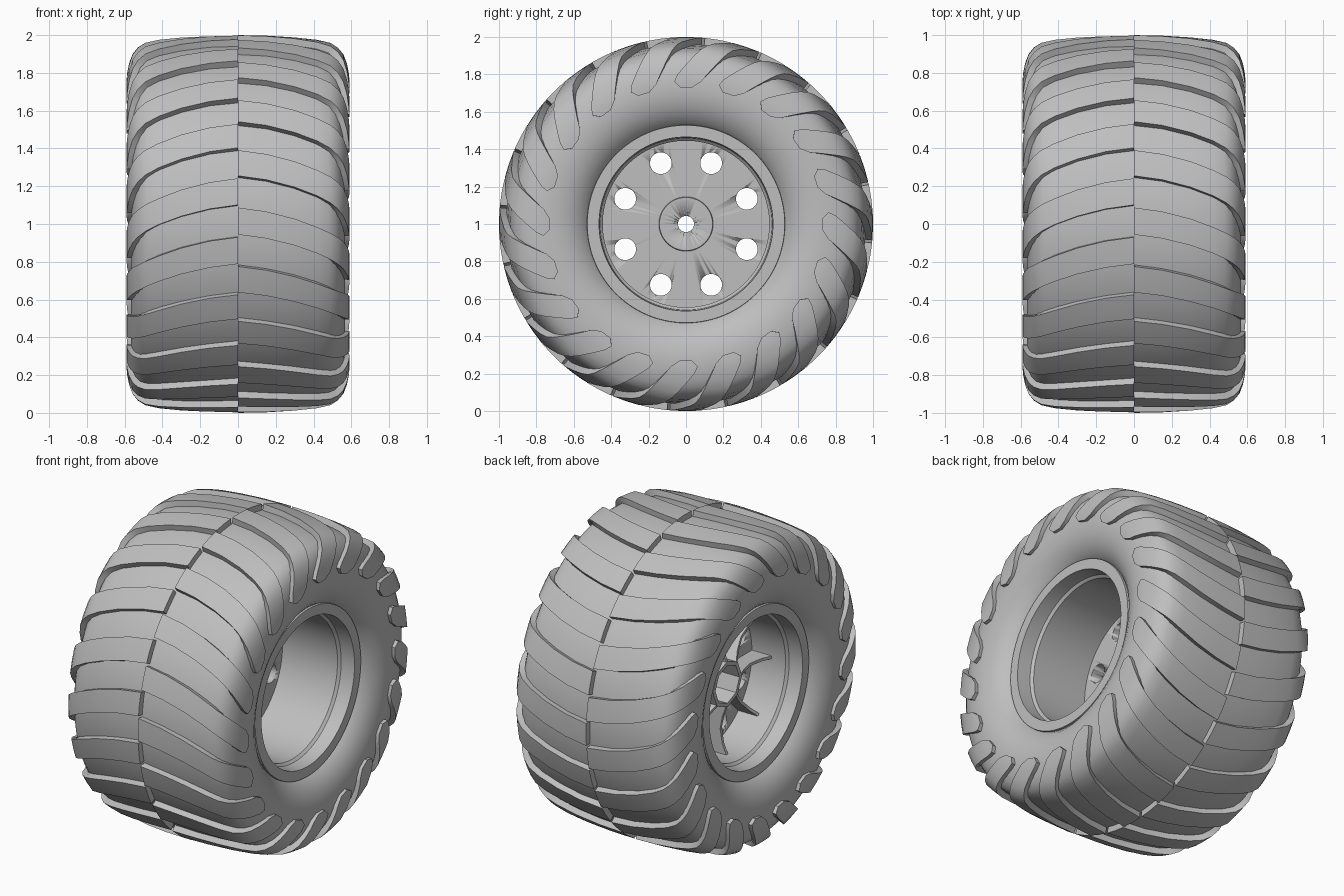
import bpy, bmesh
from math import sin, cos, pi, radians, hypot

cube = bpy.data.objects.get("Cube")
if cube:
    bpy.data.objects.remove(cube, do_unlink=True)

GREY = (0.52, 0.52, 0.52, 1)
mat = bpy.data.materials.new("plain grey")
mat.use_nodes = True
mat.diffuse_color = GREY
mat.node_tree.nodes["Principled BSDF"].inputs["Base Color"].default_value = GREY


def place(x, r, a):
    """Point at axle position x, radius r and angle a (degrees up from the front)."""
    return (x, -r * cos(radians(a)), 1 + r * sin(radians(a)))


def finish(name, bm, angle=30):
    bmesh.ops.recalc_face_normals(bm, faces=bm.faces)
    mesh = bpy.data.meshes.new(name)
    bm.to_mesh(mesh)
    bm.free()
    ob = bpy.data.objects.new(name, mesh)
    bpy.context.collection.objects.link(ob)
    mesh.materials.append(mat)
    bpy.ops.object.select_all(action='DESELECT')
    ob.select_set(True)
    bpy.context.view_layer.objects.active = ob
    bpy.ops.object.shade_smooth_by_angle(angle=radians(angle))
    return ob


def ring(bm, profile, steps):
    """Spin a closed (x, radius) profile about the axle."""
    rows = [[bm.verts.new(place(x, r, 360 * i / steps)) for x, r in profile]
            for i in range(steps)]
    n = len(profile)
    for i in range(steps):
        a, b = rows[i], rows[(i + 1) % steps]
        for j in range(n):
            k = (j + 1) % n
            bm.faces.new((a[j], a[k], b[k], b[j]))


def lathe(name, profile, steps=128, angle=30):
    bm = bmesh.new()
    ring(bm, profile, steps)
    return finish(name, bm, angle)


def mirrored(half):
    return half + [(-x, r) for x, r in reversed(half)]


# Tyre body: crown, shoulder and sidewall down to the rim
lathe("tyre", mirrored([
    (0.42, 0.50), (0.465, 0.52), (0.495, 0.545), (0.525, 0.58), (0.548, 0.625),
    (0.562, 0.675), (0.567, 0.73), (0.562, 0.79), (0.553, 0.83), (0.538, 0.868),
    (0.515, 0.90), (0.48, 0.923), (0.42, 0.938), (0.3, 0.952), (0.15, 0.962)]), angle=45)

# Tread lugs: x, radius, sweep angle and half width along the centre line
LUG = [(0, 1.0, 0, 4.1), (0.15, 0.997, -1.2, 4.1), (0.3, 0.988, -3.4, 4.1),
       (0.42, 0.975, -6, 4.1), (0.49, 0.96, -8, 4.2), (0.53, 0.935, -9.7, 4.4),
       (0.558, 0.9, -11.5, 4.7), (0.577, 0.85, -14, 5.1), (0.587, 0.8, -16.7, 5.5),
       (0.59, 0.765, -18.2, 5.4), (0.588, 0.73, -18.9, 2.4)]
DEPTH = 0.055
COUNT = 20


def lug(bm, side, start):
    sections = []
    for i, (x, r, sweep, half) in enumerate(LUG):
        p, q = LUG[max(i - 1, 0)], LUG[min(i + 1, len(LUG) - 1)]
        dx, dr = q[0] - p[0], q[1] - p[1]
        size = hypot(dx, dr)
        bx, br = x + DEPTH * dr / size, r - DEPTH * dx / size
        if i == 0:
            bx = 0
        a = start + sweep
        points = [(bx, br, a - half), (x, r, a - half), (x, r, a),
                  (x, r, a + half), (bx, br, a + half)]
        sections.append([bm.verts.new(place(side * u, v, w)) for u, v, w in points])
    for a, b in zip(sections, sections[1:]):
        for j in range(5):
            k = (j + 1) % 5
            bm.faces.new((a[j], a[k], b[k], b[j]))
    bm.faces.new(sections[0])
    bm.faces.new(sections[-1])


for name, side, start in (("left_tread_lugs", 1, 18.9), ("right_tread_lugs", -1, 9.9)):
    bm = bmesh.new()
    for n in range(COUNT):
        lug(bm, side, start + n * 360 / COUNT)
    finish(name, bm, 40)

# Rim barrel with flat lips and a small inner step
lathe("rim_barrel", mirrored([
    (0.47, 0.53), (0.49, 0.528), (0.49, 0.465), (0.40, 0.46), (0.385, 0.445)]))

# Wheel disc, drilled for the axle and eight round holes
FRONT, BACK, TOP = 0.0, -0.15, -0.29
disc = lathe("wheel_disc", [(FRONT, 0.455), (FRONT, 0.145), (FRONT + 0.015, 0.142),
                            (FRONT + 0.015, 0.02), (BACK, 0.02), (BACK, 0.455)], 96)


def drill(bm, y, z, radius, steps=32):
    ends = [[bm.verts.new((x, y + radius * cos(2 * pi * i / steps),
                           1 + z + radius * sin(2 * pi * i / steps)))
             for i in range(steps)] for x in (-0.3, 0.3)]
    for i in range(steps):
        j = (i + 1) % steps
        bm.faces.new((ends[0][i], ends[0][j], ends[1][j], ends[1][i]))
    for end in ends:
        bm.faces.new(end)


bm = bmesh.new()
drill(bm, 0, 0, 0.043)
for n in range(8):
    a = radians(22.5 + 45 * n)
    drill(bm, 0.352 * cos(a), 0.352 * sin(a), 0.058)
cutter = finish("hole_cutter", bm)
cutter.hide_render = True
cut = disc.modifiers.new("holes", 'BOOLEAN')
cut.operation = 'DIFFERENCE'
cut.solver = 'EXACT'
cut.object = cutter
bpy.context.view_layer.objects.active = disc
bpy.ops.object.modifier_apply(modifier=cut.name)
bpy.data.objects.remove(cutter, do_unlink=True)

# Eight-sided hub collar on the inner face
lathe("hub_collar", [(BACK + 0.01, 0.145), (TOP, 0.145), (TOP, 0.12), (BACK + 0.01, 0.12)], 8)

# Radial stiffening fins between the holes
bm = bmesh.new()
OUTLINE = [(BACK + 0.01, 0.13), (TOP, 0.13), (TOP + 0.03, 0.21), (TOP + 0.045, 0.29),
           (TOP + 0.03, 0.38), (TOP, 0.45), (BACK + 0.01, 0.45)]
for n in range(8):
    a = radians(45 * n)
    faces = []
    for t in (-0.009, 0.009):
        faces.append([bm.verts.new((x, r * cos(a) - t * sin(a), 1 + r * sin(a) + t * cos(a)))
                      for x, r in OUTLINE])
        bm.faces.new(faces[-1])
    for i in range(len(OUTLINE)):
        j = (i + 1) % len(OUTLINE)
        bm.faces.new((faces[0][i], faces[0][j], faces[1][j], faces[1][i]))
finish("hub_fins", bm)
